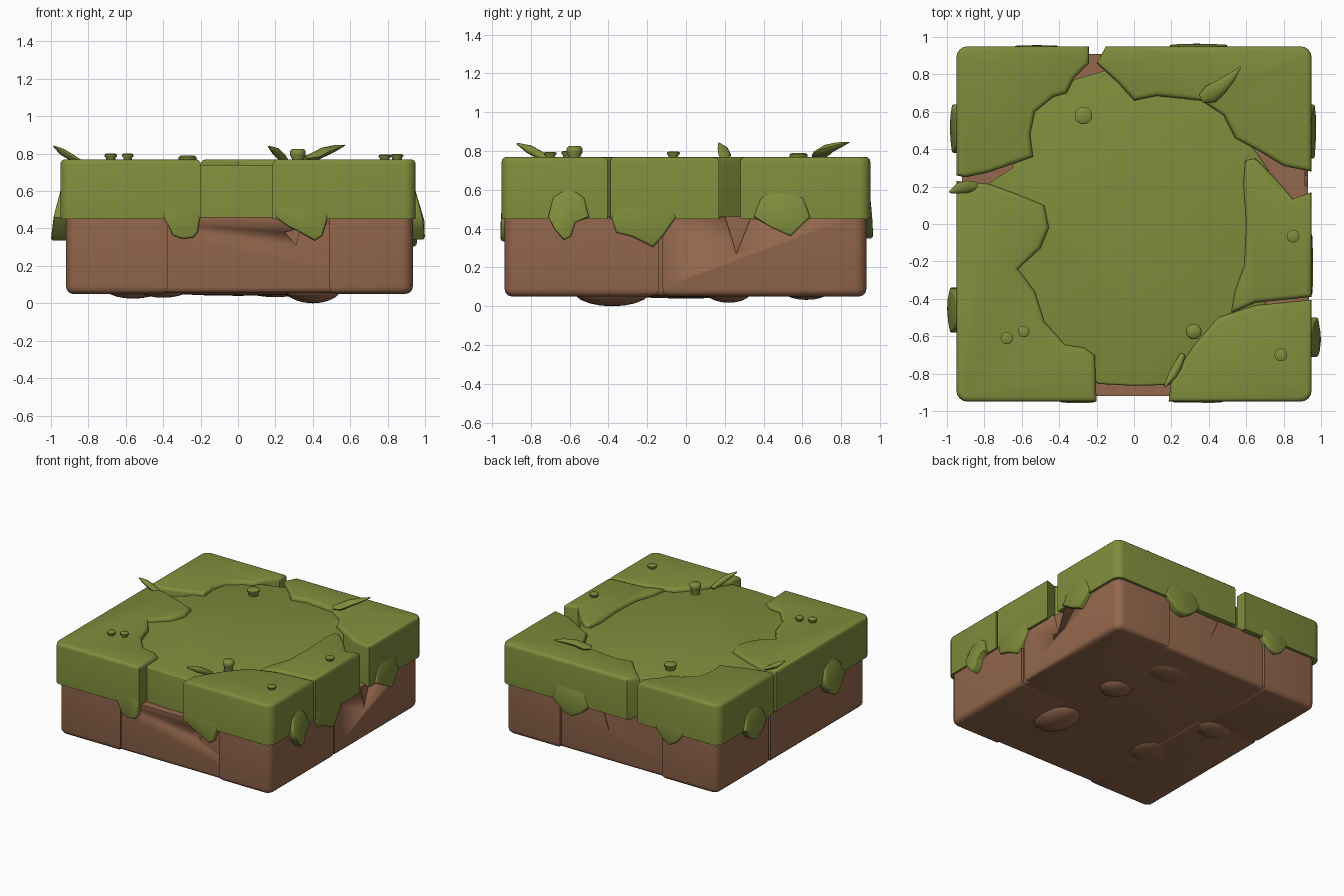
import bpy, bmesh, math
from mathutils import Vector

if "Cube" in bpy.data.objects:
    bpy.data.objects.remove(bpy.data.objects["Cube"])


def material(name, rgb):
    m = bpy.data.materials.new(name)
    m.diffuse_color = (*rgb, 1)
    m.use_nodes = True
    m.node_tree.nodes["Principled BSDF"].inputs["Base Color"].default_value = m.diffuse_color
    return m


GRASS = material("grass green", (0.215, 0.265, 0.045))
DIRT = material("dirt brown", (0.30, 0.138, 0.074))


def finish(name, bm, mat, angle=35):
    bmesh.ops.recalc_face_normals(bm, faces=bm.faces)
    me = bpy.data.meshes.new(name)
    bm.to_mesh(me)
    bm.free()
    me.materials.append(mat)
    ob = bpy.data.objects.new(name, me)
    bpy.context.collection.objects.link(ob)
    bpy.ops.object.select_all(action='DESELECT')
    ob.select_set(True)
    bpy.context.view_layer.objects.active = ob
    bpy.ops.object.shade_smooth_by_angle(angle=math.radians(angle))
    return ob


def prism(front, back):
    """Solid between two matching point loops."""
    bm = bmesh.new()
    a = [bm.verts.new(p) for p in front]
    b = [bm.verts.new(p) for p in back]
    n = len(a)
    bm.faces.new(a)
    bm.faces.new(b[::-1])
    for i in range(n):
        bm.faces.new((a[i], b[i], b[(i + 1) % n], a[(i + 1) % n]))
    bmesh.ops.recalc_face_normals(bm, faces=bm.faces)
    return bm


def slab(name, outline, z0, z1, mat, top=0.0, bottom=0.0, corner=0.06):
    """Extruded outline with rounded outer block corners and rounded rims."""
    bm = prism([(x, y, z0) for x, y in outline], [(x, y, z1) for x, y in outline])
    es = [e for e in bm.edges if abs(e.verts[0].co.z - e.verts[1].co.z) > 0.1
          and min(abs(e.verts[0].co.x), abs(e.verts[0].co.y)) > 0.85]
    if es:
        bmesh.ops.bevel(bm, geom=es, offset=corner, segments=4, profile=0.5, affect='EDGES')
    for z, w in ((z1, top), (z0, bottom)):
        if w:
            rim = [e for e in bm.edges if all(abs(v.co.z - z) < 1e-4 for v in e.verts)]
            bmesh.ops.bevel(bm, geom=rim, offset=w, segments=3, profile=0.5,
                            affect='EDGES', clamp_overlap=True)
    return finish(name, bm, mat)


def on_side(side, u, d, z):
    return {'front': (u, -d, z), 'back': (u, d, z), 'right': (d, u, z), 'left': (-d, u, z)}[side]


def drip(name, side, pts, out):
    """Grass tongue hanging over the dirt, flaring outward towards its tip."""
    u0, u1 = pts[0][0], pts[-1][0]
    w = u1 - u0
    pts = pts + [(u1 - w * 0.12, 0.56), (u0 + w * 0.5, 0.62), (u0 + w * 0.12, 0.56)]
    depth = lambda z: 0.944 + out * min(1, max(0, (0.62 - z) / 0.2))
    bm = prism([on_side(side, u, depth(z), z) for u, z in pts],
               [on_side(side, u, 0.9, z) for u, z in pts])
    bm.faces.ensure_lookup_table()
    bmesh.ops.bevel(bm, geom=list(bm.faces[0].edges), offset=0.012, segments=2,
                    profile=0.5, affect='EDGES', clamp_overlap=True)
    finish(name, bm, GRASS, 50)


def crack(block, name, side, pts):
    """Shallow carved wedge in a dirt wall."""
    bm = prism([on_side(side, u, 1.0, z) for u, z in pts],
               [on_side(side, u, 0.905, z) for u, z in pts])
    cut = finish(name, bm, DIRT)
    cut.hide_render = True
    cut.hide_set(True)
    m = block.modifiers.new("carve", 'BOOLEAN')
    m.object = cut
    m.solver = 'EXACT'


def loft(name, path, mat, sides=10):
    """Tapered tube; path items are (point, width, thickness)."""
    bm = bmesh.new()
    rings = []
    pts = [Vector(p[0]) for p in path]
    for i, (p, w, t) in enumerate(path):
        d = (pts[min(i + 1, len(pts) - 1)] - pts[max(i - 1, 0)]).normalized()
        s = d.cross(Vector((0, 0, 1)))
        s = s.normalized() if s.length > 1e-3 else Vector((1, 0, 0))
        up = s.cross(d)
        rings.append([bm.verts.new(Vector(p) + s * w * math.cos(a) + up * t * math.sin(a))
                      for a in (2 * math.pi * k / sides for k in range(sides))])
    for a, b in zip(rings, rings[1:]):
        for k in range(sides):
            bm.faces.new((a[k], a[(k + 1) % sides], b[(k + 1) % sides], b[k]))
    bm.faces.new(rings[0])
    bm.faces.new(rings[-1])
    finish(name, bm, mat, 50)


# Dirt: recessed core and four corner blocks with narrow seams
def box(x0, x1, y0, y1):
    return [(x0, y0), (x1, y0), (x1, y1), (x0, y1)]


core = slab("dirt_core", box(-0.905, 0.915, -0.92, 0.91), 0.055, 0.462, DIRT, bottom=0.03)
slab("dirt_front_left", box(-0.92, -0.375, -0.935, 0.26), 0.05, 0.46, DIRT, bottom=0.04)
slab("dirt_back_left", box(-0.92, -0.44, 0.285, 0.93), 0.05, 0.46, DIRT, bottom=0.04)
fr = slab("dirt_front_right", box(0.49, 0.935, -0.935, -0.14), 0.05, 0.46, DIRT, bottom=0.04)
br = slab("dirt_back_right", box(0.45, 0.93, -0.12, 0.93), 0.05, 0.46, DIRT, bottom=0.04)
crack(br, "crack_cutter_right", 'right', [(0.19, 0.5), (0.26, 0.27), (0.35, 0.5)])
crack(core, "crack_cutter_front", 'front', [(0.25, 0.38), (0.31, 0.31), (0.33, 0.4)])
crack(core, "crack_cutter_back", 'back', [(-0.05, 0.5), (0.04, 0.3), (0.1, 0.5)])

# Lumps under the block
for i, (x, y, rx, ry, low) in enumerate([
        (0.40, -0.38, 0.15, 0.20, 0.0), (-0.56, 0.22, 0.15, 0.12, 0.025),
        (0.36, 0.22, 0.13, 0.12, 0.018), (-0.4, -0.32, 0.14, 0.16, 0.03),
        (0.2, 0.62, 0.18, 0.12, 0.033), (0.0, 0.0, 0.5, 0.45, 0.04)]):
    bm = bmesh.new()
    bmesh.ops.create_uvsphere(bm, u_segments=20, v_segments=10, radius=1)
    h = 0.08 - low
    for v in bm.verts:
        v.co = (x + rx * v.co.x, y + ry * v.co.y, 0.08 + h * v.co.z)
    finish(f"dirt_lump_{i + 1}", bm, DIRT)

# Grass: lower centre plate and five raised edge plates
slab("grass_centre", [(-0.3, -0.8), (-0.19, -0.855), (0.0, -0.865), (0.19, -0.86), (0.3, -0.75),
                      (0.7, -0.55), (0.72, 0.29), (0.63, 0.42), (0.6, 0.6), (0.2, 0.75),
                      (-0.14, 0.825), (-0.34, 0.765), (-0.6, 0.65), (-0.65, 0.3),
                      (-0.78, 0.215), (-0.6, 0.05), (-0.7, -0.4)],
     0.44, 0.74, GRASS, top=0.012)
plates = {
    "grass_back_left": [(-0.95, 0.95), (-0.95, 0.26), (-0.90, 0.25), (-0.78, 0.275), (-0.65, 0.32),
                        (-0.54, 0.36), (-0.555, 0.48), (-0.53, 0.60), (-0.43, 0.68), (-0.36, 0.70),
                        (-0.32, 0.78), (-0.24, 0.86), (-0.24, 0.95)],
    "grass_back_right": [(0.95, 0.95), (-0.15, 0.95), (-0.20, 0.86), (-0.08, 0.75), (0.0, 0.66),
                         (0.12, 0.685), (0.36, 0.66), (0.48, 0.58), (0.54, 0.46), (0.66, 0.395),
                         (0.80, 0.31), (0.95, 0.28)],
    "grass_right": [(0.95, -0.39), (0.95, 0.17), (0.85, 0.135), (0.76, 0.24), (0.65, 0.35),
                    (0.595, 0.34), (0.585, 0.22), (0.60, 0.0), (0.59, -0.22), (0.54, -0.36),
                    (0.52, -0.475), (0.65, -0.42)],
    "grass_front_right": [(0.95, -0.95), (0.95, -0.405), (0.65, -0.435), (0.45, -0.50),
                          (0.32, -0.65), (0.20, -0.83), (0.185, -0.95)],
    "grass_front_left": [(-0.95, -0.95), (-0.20, -0.95), (-0.205, -0.82), (-0.21, -0.70),
                         (-0.27, -0.66), (-0.37, -0.645), (-0.48, -0.52), (-0.53, -0.36),
                         (-0.62, -0.24), (-0.50, -0.13), (-0.455, -0.02), (-0.48, 0.10),
                         (-0.64, 0.165), (-0.78, 0.215), (-0.95, 0.23)],
}
for name, outline in plates.items():
    slab(name, outline, 0.45, 0.77, GRASS, top=0.025)

# Hanging grass tongues on each side
drips = [
    ('front', 0.012, [(-0.40, .46), (-.37, .41), (-.35, .365), (-.30, .345), (-.24, .35), (-.215, .38), (-.203, .46)]),
    ('front', 0.012, [(.2, .46), (.27, .41), (.33, .38), (.41, .335), (.45, .36), (.48, .46)]),
    ('right', 0.055, [(-.71, .46), (-.68, .40), (-.63, .34), (-.59, .36), (-.57, .43), (-.5, .46)]),
    ('right', 0.012, [(-.385, .46), (-.36, .38), (-.28, .36), (-.17, .305), (-.12, .36), (-.05, .46)]),
    ('right', 0.03, [(.35, .46), (.45, .40), (.54, .36), (.58, .40), (.64, .46)]),
    ('back', 0.02, [(.19, .46), (.24, .40), (.33, .35), (.40, .37), (.5, .46)]),
    ('back', 0.012, [(-.64, .46), (-.58, .38), (-.52, .35), (-.46, .38), (-.40, .46)]),
    ('left', 0.04, [(.38, .46), (.44, .39), (.52, .35), (.58, .38), (.64, .46)]),
    ('left', 0.055, [(-.58, .46), (-.52, .38), (-.46, .335), (-.40, .36), (-.34, .46)]),
]
for i, (side, out, pts) in enumerate(drips):
    drip(f"grass_drip_{side}_{i + 1}", side, pts, out)

# Small knobs growing on the top: x, y, radius, base z, top z
for i, (x, y, r, z0, z1) in enumerate([
        (-0.27, 0.58, 0.047, 0.73, 0.79), (-0.68, -0.61, 0.033, 0.76, 0.80),
        (-0.59, -0.575, 0.031, 0.76, 0.80), (0.32, -0.575, 0.042, 0.73, 0.825),
        (0.785, -0.70, 0.034, 0.76, 0.795), (0.85, -0.065, 0.034, 0.76, 0.797)]):
    h = z1 - z0
    loft(f"knob_{i + 1}", [((x, y, z0), r * .75, r * .75), ((x, y, z0 + h * .45), r * .75, r * .75),
                           ((x, y, z0 + h * .65), r, r), ((x, y, z1 - h * .12), r, r),
                           ((x, y, z1), r * .75, r * .75)], GRASS, 14)

# Curled leaf blades
loft("leaf_back_right", [((.36, .67, .775), .025, .012), ((.41, .695, .785), .05, .022),
                         ((.46, .73, .81), .042, .024), ((.52, .785, .83), .025, .016),
                         ((.57, .84, .845), .004, .003)], GRASS)
loft("leaf_left", [((-.84, .205, .755), .02, .012), ((-.89, .20, .78), .033, .018),
                   ((-.94, .19, .81), .028, .018), ((-.985, .17, .84), .006, .004)], GRASS)
loft("leaf_front", [((.26, -.70, .75), .015, .015), ((.235, -.755, .78), .024, .022),
                    ((.205, -.81, .81), .024, .022), ((.165, -.87, .838), .005, .005)], GRASS)
